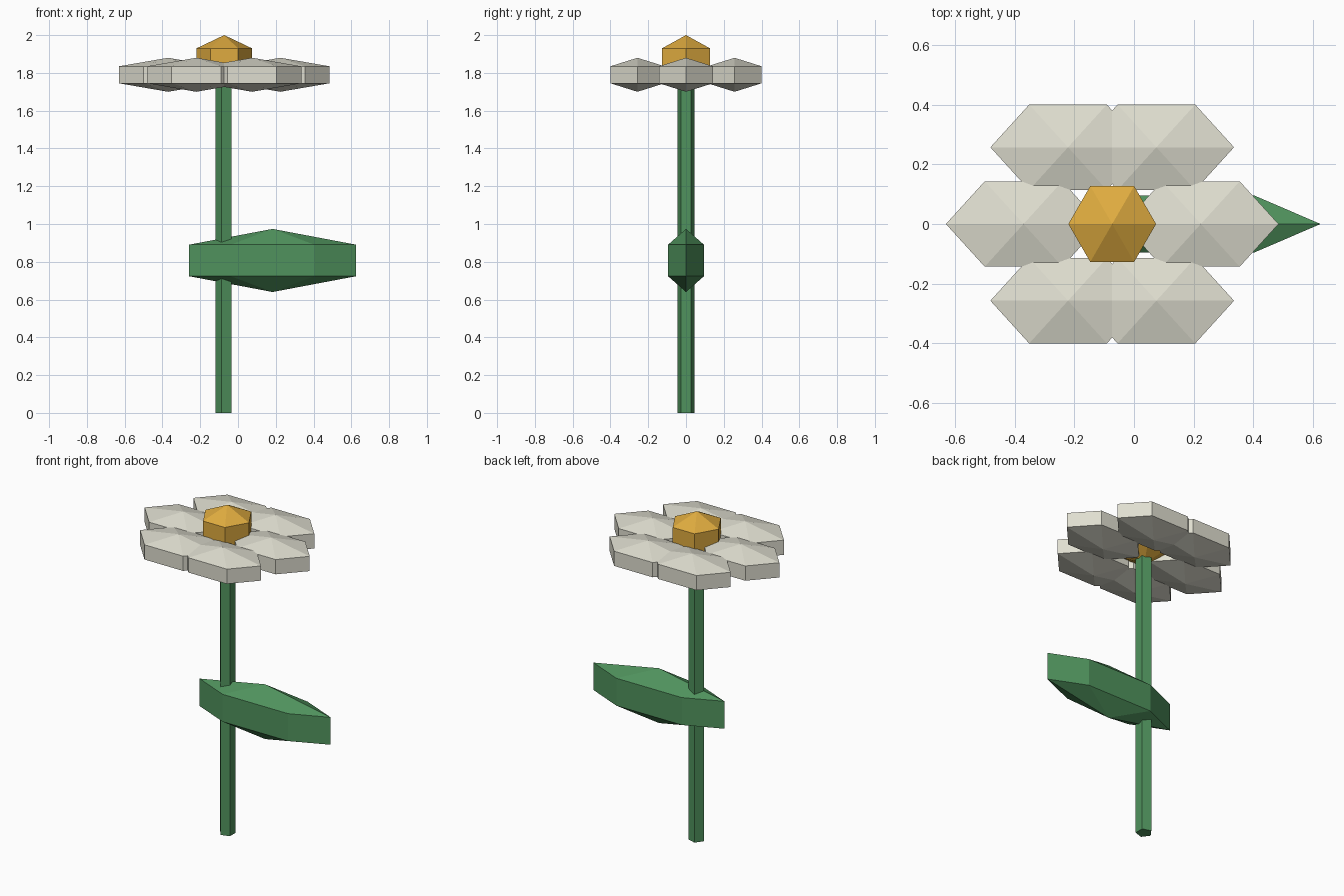
import bpy
from math import pi

cube = bpy.data.objects.get("Cube")
if cube:
    bpy.data.objects.remove(cube, do_unlink=True)

AXIS_X = -0.073   # the stem and bloom stand left of the centre
RING = 0.866      # ring radius of a three-ring sphere


def material(name, colour):
    mat = bpy.data.materials.new(name)
    mat.use_nodes = True
    mat.diffuse_color = (*colour, 1)
    mat.node_tree.nodes["Principled BSDF"].inputs["Base Color"].default_value = (*colour, 1)
    return mat


green = material("leaf_green", (0.08, 0.29, 0.11))
cream = material("petal_cream", (0.74, 0.73, 0.63))
yellow = material("centre_yellow", (0.74, 0.41, 0.05))


def finish(name, mat):
    obj = bpy.context.object
    obj.name = name
    obj.data.materials.append(mat)
    bpy.ops.object.transform_apply(location=False, rotation=True, scale=True)


def gem(name, mat, centre, length, width, height):
    """Six-sided faceted pod, pointed along x, sized by half extents."""
    bpy.ops.mesh.primitive_uv_sphere_add(segments=6, ring_count=3, radius=1, location=centre)
    obj = bpy.context.object
    # turn a ring corner onto the x axis before stretching
    corner = max(obj.data.vertices, key=lambda v: v.co.x)
    if abs(corner.co.y) > 0.1:
        obj.rotation_euler.z = pi / 6
        bpy.ops.object.transform_apply(location=False, rotation=True, scale=False)
    obj.scale = (length / RING, width / RING ** 2, height)
    finish(name, mat)


# Five-sided stem, flat side towards the leaf tip
STEM_TOP = 1.8
bpy.ops.mesh.primitive_cylinder_add(vertices=5, radius=0.047, depth=STEM_TOP,
                                    location=(AXIS_X, 0, STEM_TOP / 2), rotation=(0, 0, pi / 2))
finish("stem", green)

# Leaf
gem("leaf", green, (0.183, 0, 0.807), 0.442, 0.095, 0.167)

# Flower centre
gem("flower_centre", yellow, (AXIS_X, 0, 1.86), 0.147, 0.127, 0.14)

# Petals: one on each side, then two in front and two behind
for side, name in ((1, "left"), (-1, "right")):
    gem(f"petal_{name}", cream, (AXIS_X + side * 0.297, 0, 1.79), 0.26, 0.143, 0.09)
    for depth, place in ((-1, "front"), (1, "back")):
        gem(f"petal_{place}_{name}", cream,
            (AXIS_X + side * 0.148, depth * 0.257, 1.79), 0.26, 0.143, 0.09)
